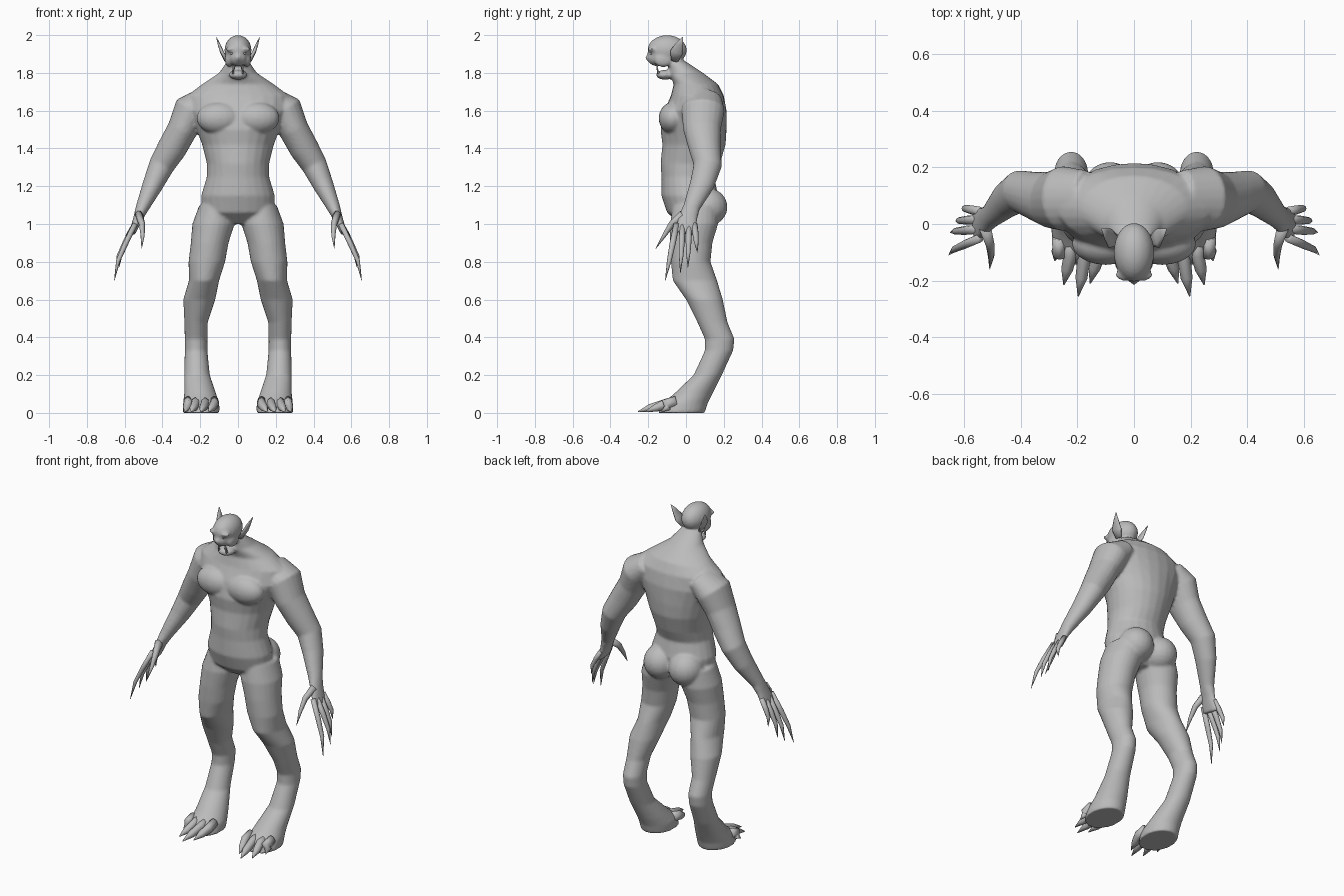
import bpy
import bmesh
from math import cos, sin, pi
from mathutils import Vector, Matrix

cube = bpy.data.objects.get("Cube")
if cube:
    bpy.data.objects.remove(cube)

skin = bpy.data.materials.new("grey skin")
skin.use_nodes = True
GREY = (0.5, 0.5, 0.5, 1)
skin.diffuse_color = GREY
skin.node_tree.nodes["Principled BSDF"].inputs["Base Color"].default_value = GREY

X, Y, Z = Vector((1, 0, 0)), Vector((0, 1, 0)), Vector((0, 0, 1))


def tube(bm, points, side=1, ref=Y, level=False, n=16):
    """Closed loft through (x, y, z, radius across, radius along ref)."""
    centres = [Vector((side * p[0], p[1], p[2])) for p in points]
    rings = []
    for i, p in enumerate(points):
        along = centres[min(i + 1, len(points) - 1)] - centres[max(i - 1, 0)]
        t = Z if level else along.normalized()
        u = (ref - t * ref.dot(t)).normalized()
        v = t.cross(u)
        rings.append([bm.verts.new(centres[i] + v * p[3] * cos(2 * pi * k / n)
                                   + u * p[4] * sin(2 * pi * k / n)) for k in range(n)])
    for a, b in zip(rings, rings[1:]):
        for k in range(n):
            m = (k + 1) % n
            bm.faces.new((a[k], a[m], b[m], b[k]))
    bm.faces.new(rings[0])
    bm.faces.new(rings[-1])


def column(bm, sections, side=1, n=24):
    """Upright loft through (z, centre x, half width, front y, back y)."""
    tube(bm, [(x, (f + b) / 2, z, w, (b - f) / 2) for z, x, w, f, b in sections],
         side, level=True, n=n)


def blob(bm, centre, size, side=1):
    place = Matrix.Translation((side * centre[0], centre[1], centre[2]))
    bmesh.ops.create_uvsphere(bm, u_segments=20, v_segments=12, radius=1,
                              matrix=place @ Matrix.Diagonal((*size, 1)))


def finish(bm, name, blend=False):
    bmesh.ops.recalc_face_normals(bm, faces=bm.faces)
    for f in bm.faces:
        f.smooth = True
    mesh = bpy.data.meshes.new(name)
    bm.to_mesh(mesh)
    bm.free()
    mesh.materials.append(skin)
    ob = bpy.data.objects.new(name, mesh)
    bpy.context.scene.collection.objects.link(ob)
    if blend:
        # Melt the overlapping masses into one continuous skin
        remesh = ob.modifiers.new("blend", "REMESH")
        remesh.mode = "VOXEL"
        remesh.voxel_size = 0.008
        remesh.use_smooth_shade = True
        soften = ob.modifiers.new("soften", "SMOOTH")
        soften.factor = 0.5
        soften.iterations = 6
    return ob


body = bmesh.new()

# Torso and neck
column(body, [
    (1.0, 0, .07, -.03, .1), (1.06, 0, .19, -.1, .15), (1.15, 0, .195, -.13, .17),
    (1.25, 0, .165, -.13, .15), (1.32, 0, .165, -.135, .18), (1.42, 0, .19, -.125, .21),
    (1.5, 0, .22, -.135, .215), (1.6, 0, .27, -.115, .215), (1.68, 0, .27, -.08, .2),
    (1.74, 0, .19, -.065, .17), (1.8, 0, .1, -.09, .09), (1.86, 0, .06, -.1, 0)])

# Head: skull, muzzle, nose and open jaw
blob(body, (0, -.1, 1.92), (.072, .105, .08))
blob(body, (0, -.15, 1.88), (.05, .056, .045))
blob(body, (0, -.2, 1.88), (.016, .016, .018))
blob(body, (0, -.11, 1.79), (.05, .05, .026))

arm = [(.17, .09, 1.66, .07, .1), (.25, .09, 1.6, .095, .115), (.295, .085, 1.5, .08, .1),
       (.35, .1, 1.4, .078, .085), (.405, .115, 1.31, .068, .075), (.45, .085, 1.21, .055, .065),
       (.505, .03, 1.09, .036, .045), (.53, .01, 1.03, .025, .05), (.56, -.005, .95, .016, .06)]
leg = [(0, .195, .098, -.15, .1), (.05, .195, .096, -.125, .115), (.1, .2, .085, -.065, .14),
       (.2, .217, .068, .04, .19), (.33, .222, .06, .1, .25), (.39, .222, .06, .1, .257),
       (.48, .222, .062, .06, .22), (.6, .205, .085, 0, .195), (.7, .18, .08, -.07, .165),
       (.8, .165, .097, -.08, .13), (.9, .15, .1, -.085, .14), (1.0, .13, .112, -.085, .17),
       (1.1, .12, .085, -.07, .17)]

for s in (1, -1):
    tube(body, arm, s, n=20)
    column(body, leg, s)
    # Chest and buttock muscles
    blob(body, (.1, -.07, 1.56), (.12, .075, .085), s)
    blob(body, (.085, .115, 1.09), (.1, .105, .1), s)
    # Brow and cheek
    blob(body, (.033, -.18, 1.925), (.033, .022, .013), s)
    blob(body, (.048, -.12, 1.87), (.022, .05, .04), s)
finish(body, "body", blend=True)

# Finger: base y and clawed tip
fingers = [(-.05, (.655, -.11, .7)), (-.018, (.65, -.03, .74)),
           (.016, (.63, .01, .77)), (.045, (.6, .06, .85))]
# Toe: base x and clawed tip x, y
toes = [(.125, .155, -.21), (.175, .197, -.255), (.225, .248, -.215), (.265, .28, -.13)]

for s, word in ((1, "left"), (-1, "right")):
    hand = bmesh.new()
    for y, tip in fingers:
        base, end = Vector((.545, y, 1.0)), Vector(tip)
        knuckle = base.lerp(end, .35) + X * .012
        joint = base.lerp(end, .65) + X * .018
        tube(hand, [(*base, .014, .016), (*knuckle, .014, .016), (*joint, .011, .012),
                    (*end, .001, .001)], s, n=8)
    tube(hand, [(.525, -.015, 1.05, .022, .025), (.508, -.075, 1.0, .016, .018),
                (.505, -.115, .94, .011, .011), (.51, -.16, .87, .001, .001)], s, n=8)
    finish(hand, word + "_fingers")

    foot = bmesh.new()
    for x, tip_x, tip_y in toes:
        mid = (x + tip_x) / 2
        tube(foot, [(x, -.05, .06, .03, .024), (x, -.11, .045, .028, .024),
                    (mid, tip_y * .75, .026, .02, .021),
                    (tip_x, tip_y, .006, .002, .002)], s, ref=X, n=8)
    finish(foot, word + "_toes")

    ear = bmesh.new()
    tube(ear, [(.06, -.06, 1.865, .012, .02), (.085, -.05, 1.91, .01, .036),
               (.1, -.035, 1.95, .007, .021), (.115, -.018, 1.99, .001, .002)], s, n=10)
    finish(ear, word + "_ear")

    eye = bmesh.new()
    blob(eye, (.032, -.183, 1.905), (.011, .01, .008), s)
    finish(eye, word + "_eye")

    # Lower and upper fangs
    fangs = bmesh.new()
    for x, z, tip_z in ((.026, 1.795, 1.845), (.018, 1.855, 1.815)):
        tube(fangs, [(x, -.145, z, .007, .007), (x, -.157, tip_z, .001, .001)], s, n=6)
    finish(fangs, word + "_fangs")
